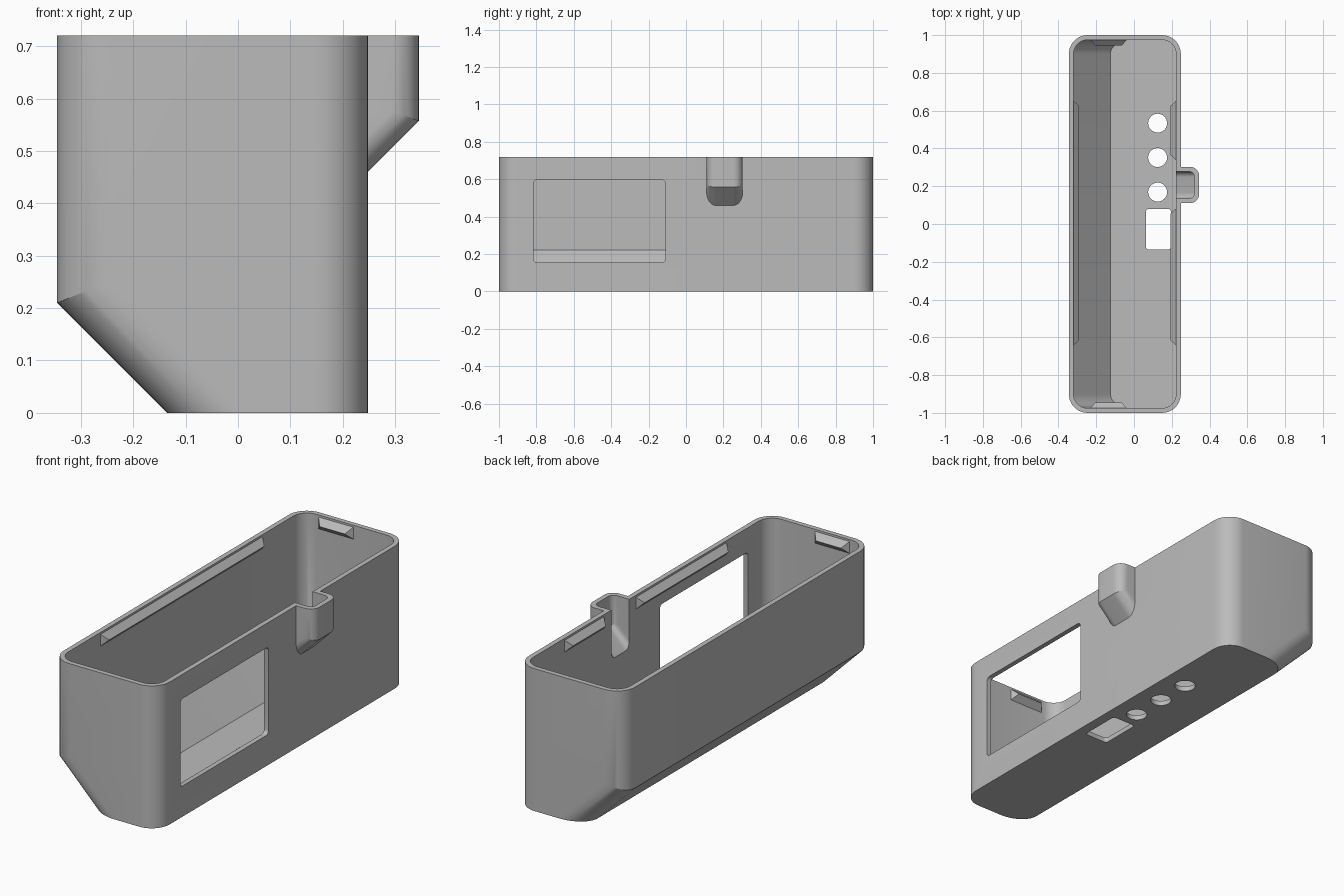
import bpy, bmesh, math
from mathutils import Vector, Matrix

if "Cube" in bpy.data.objects:
    bpy.data.objects.remove(bpy.data.objects["Cube"], do_unlink=True)

grey = bpy.data.materials.new("plain grey")
grey.use_nodes = True
COLOUR = (0.5, 0.5, 0.5, 1)
grey.diffuse_color = COLOUR
grey.node_tree.nodes["Principled BSDF"].inputs["Base Color"].default_value = COLOUR

WALL = 0.025
MITRE = math.tan(math.radians(22.5))
TOP = 0.72


def finish(name, bm):
    bmesh.ops.recalc_face_normals(bm, faces=bm.faces)
    mesh = bpy.data.meshes.new(name)
    bm.to_mesh(mesh)
    bm.free()
    mesh.materials.append(grey)
    ob = bpy.data.objects.new(name, mesh)
    bpy.context.collection.objects.link(ob)
    return ob


def sloped_block(name, outer, inner, y0, y1, z_mitre, z_bottom, z_top, r, steps=10):
    """Rounded block whose outer side turns inward at 45 degrees below z_mitre."""
    width, sign = abs(inner - outer), math.copysign(1, inner - outer)
    outline = []
    for cx, cy, start in ((r, y0 + r, 180), (width - r, y0 + r, 270),
                          (width - r, y1 - r, 0), (r, y1 - r, 90)):
        for i in range(steps + 1):
            a = math.radians(start + 90 * i / steps)
            outline.append((cx + r * math.cos(a), cy + r * math.sin(a)))
    bm = bmesh.new()
    rings = [[], [], []]
    for d, y in outline:
        lean = z_mitre - z_bottom + MITRE * d if d <= r + 1e-5 else 0
        rings[0].append(bm.verts.new((outer + sign * (d + lean), y, z_bottom)))
        rings[1].append(bm.verts.new((outer + sign * d, y, z_mitre + MITRE * min(d, r))))
        rings[2].append(bm.verts.new((outer + sign * d, y, z_top)))
    n = len(outline)
    for low, high in zip(rings, rings[1:]):
        for i in range(n):
            j = (i + 1) % n
            bm.faces.new((low[i], low[j], high[j], high[i]))
    bm.faces.new(rings[0])
    bm.faces.new(rings[2])
    return finish(name, bm)


def rounded_box(name, low, high, axis, r):
    """Box with rounded edges along one axis."""
    low, high = Vector(low), Vector(high)
    bm = bmesh.new()
    bmesh.ops.create_cube(bm, size=1)
    for v in bm.verts:
        v.co = (low + high) / 2 + v.co * (high - low)
    edges = [e for e in bm.edges
             if abs((e.verts[0].co - e.verts[1].co).normalized()[axis]) > 0.9]
    bmesh.ops.bevel(bm, geom=edges, offset=r, segments=5, profile=0.5, affect='EDGES')
    return finish(name, bm)


def combine(target, other, operation):
    mod = target.modifiers.new(operation.lower(), 'BOOLEAN')
    mod.object, mod.operation, mod.solver = other, operation, 'EXACT'
    bpy.context.view_layer.update()
    result = bpy.data.meshes.new_from_object(
        target.evaluated_get(bpy.context.evaluated_depsgraph_get()))
    target.modifiers.clear()
    target.data = result
    bpy.data.objects.remove(other, do_unlink=True)


def snap_ridge(name, location, angle, length):
    """Wedge along local x, pointing to local +y, with tapered ends."""
    h, depth, half = 0.033, 0.03, length / 2
    bm = bmesh.new()
    ends = []
    for s in (-1, 1):
        ends.append([bm.verts.new(p) for p in (
            (s * half, -0.003, h), (s * half, -0.003, -h), (s * (half - depth), depth, 0))])
    a, b = ends
    bm.faces.new(a)
    bm.faces.new(b)
    for i in range(3):
        j = (i + 1) % 3
        bm.faces.new((a[i], a[j], b[j], b[i]))
    bm.transform(Matrix.Translation(location) @ Matrix.Rotation(math.radians(angle), 4, 'Z'))
    return finish(name, bm)


# Case with side bump, hollowed out
LEFT, RIGHT = -0.345, 0.248
case = sloped_block("case", LEFT, RIGHT, -1, 1, 0.21, 0, TOP, 0.1)
bump = sloped_block("bump", 0.345, 0.1, 0.11, 0.303, 0.557, 0.44, TOP, 0.05)
combine(case, bump, 'UNION')
cavity = sloped_block("cavity", LEFT + WALL, RIGHT - WALL, -1 + WALL, 1 - WALL,
                      0.21 + MITRE * WALL, WALL, TOP + 0.1, 0.1 - WALL)
combine(case, cavity, 'DIFFERENCE')
channel = sloped_block("channel", 0.345 - WALL, 0.1, 0.11 + WALL, 0.303 - WALL,
                       0.557 + MITRE * WALL, 0.447, TOP + 0.1, 0.03)
combine(case, channel, 'DIFFERENCE')

# Side window, floor slot and round floor holes
combine(case, rounded_box("window", (0.15, -0.815, 0.155), (0.35, -0.11, 0.597), 0, 0.02),
        'DIFFERENCE')
combine(case, rounded_box("slot", (0.063, -0.135, -0.1), (0.195, 0.08, 0.1), 2, 0.015),
        'DIFFERENCE')
for y in (0.169, 0.352, 0.534):
    bm = bmesh.new()
    bmesh.ops.create_cone(bm, cap_ends=True, segments=32, radius1=0.05, radius2=0.05,
                          depth=0.2, matrix=Matrix.Translation((0.125, y, 0)))
    combine(case, finish("hole", bm), 'DIFFERENCE')

bpy.ops.object.select_all(action='DESELECT')
case.select_set(True)
bpy.context.view_layer.objects.active = case
bpy.ops.object.shade_smooth_by_angle(angle=math.radians(20))

# Snap ridges under the rim
Z = 0.68
snap_ridge("long_ridge", (LEFT + WALL, 0.005, Z), -90, 1.3)
snap_ridge("side_ridge_back", (RIGHT - WALL, 0.495, Z), 90, 0.32)
snap_ridge("side_ridge_front", (RIGHT - WALL, -0.28, Z), 90, 0.73)
snap_ridge("front_ridge", (-0.135, -1 + WALL, Z), 0, 0.2)
snap_ridge("back_ridge", (-0.135, 1 - WALL, Z), 180, 0.2)
